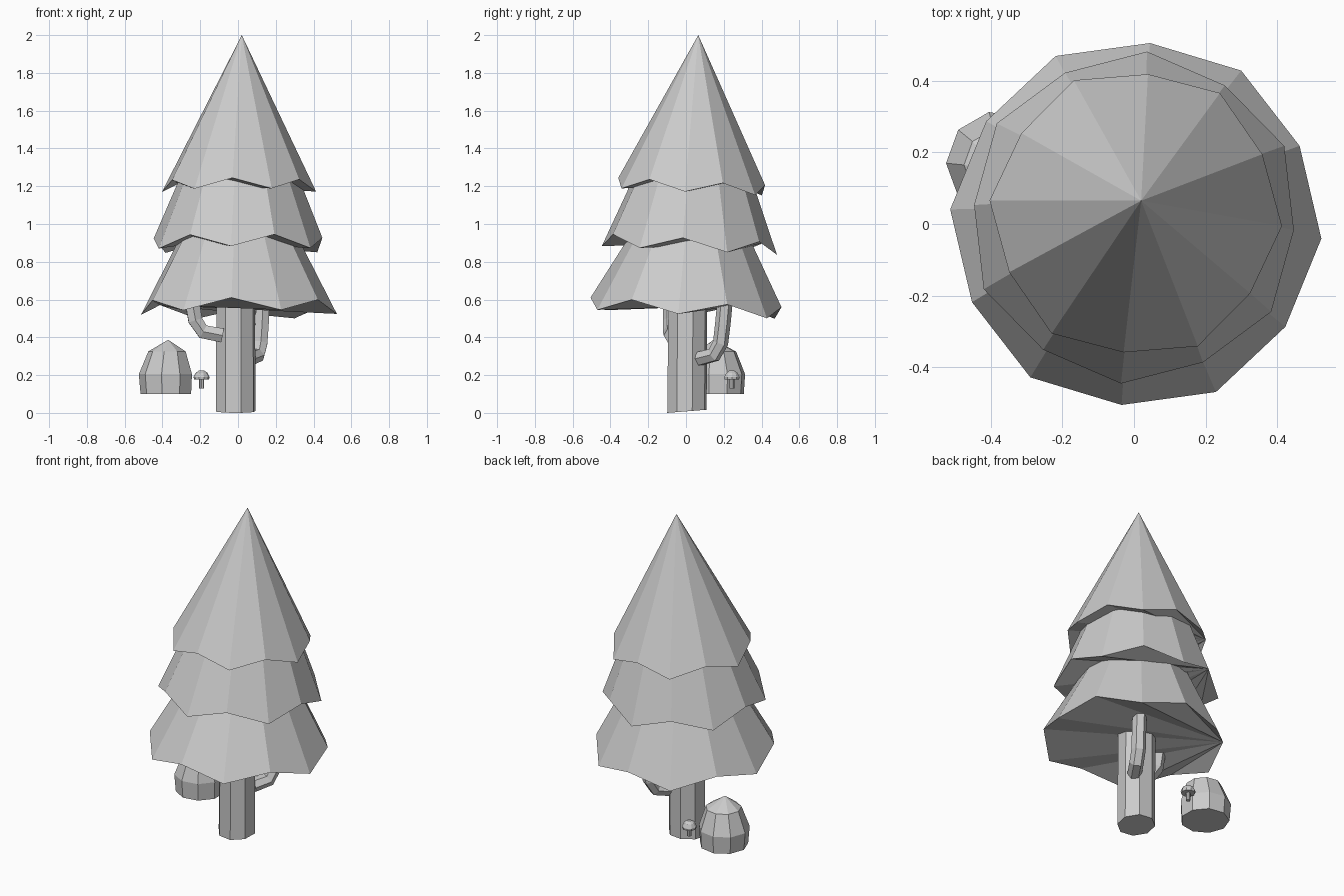
import bpy, bmesh
from math import cos, sin, radians, tau
from mathutils import Vector

cube = bpy.data.objects.get("Cube")
if cube:
    bpy.data.objects.remove(cube, do_unlink=True)

grey = bpy.data.materials.new("plain_grey")
grey.use_nodes = True
colour = (0.6, 0.6, 0.6, 1)
grey.diffuse_color = colour
grey.node_tree.nodes["Principled BSDF"].inputs["Base Color"].default_value = colour


def circle(center, radius, sides, start=0):
    """Horizontal ring of points; start is in degrees."""
    c = Vector(center)
    angles = [radians(start) + tau * i / sides for i in range(sides)]
    return [c + Vector((cos(a), sin(a), 0)) * radius for a in angles]


def loft(name, rings, fan=0):
    """Skin rings bottom to top; end caps fan out from one rim point."""
    bm = bmesh.new()
    rows = [[bm.verts.new(p) for p in ring] for ring in rings]
    for low, high in zip(rows, rows[1:]):
        n = max(len(low), len(high))
        for i in range(n):
            j = (i + 1) % n
            corners = [low[i % len(low)], low[j % len(low)],
                       high[j % len(high)], high[i % len(high)]]
            bm.faces.new(list(dict.fromkeys(corners)))
    for row in (rows[0], rows[-1]):
        turned = row[fan:] + row[:fan]
        for a, b in zip(turned[1:], turned[2:]):
            bm.faces.new((turned[0], a, b))
    bmesh.ops.recalc_face_normals(bm, faces=bm.faces)
    mesh = bpy.data.meshes.new(name)
    bm.to_mesh(mesh)
    bm.free()
    mesh.materials.append(grey)
    obj = bpy.data.objects.new(name, mesh)
    bpy.context.collection.objects.link(obj)


def tier(name, center, radii, drops, top, top_radius, start, fan, tilt=0.05):
    """Foliage skirt with a zigzag rim; radii and drops alternate round it."""
    c = Vector(center)
    rim = []
    for i, p in enumerate(circle(center, 1, 12, start)):
        p = c + (p - c) * radii[i % 2]
        p.z += drops[i % 2] - tilt * (p.y - c.y)
        rim.append(p)
    upper = circle(top, top_radius, 12, start) if top_radius else [Vector(top)]
    loft(name, [rim, upper], fan)


def branch(name, path, radius, sides=6):
    """Bent limb swept along a path."""
    pts = [Vector(p) for p in path]
    lean = pts[-1] - pts[0]
    side = Vector((lean.y, -lean.x, 0)).normalized()
    rings = []
    for i, p in enumerate(pts):
        along = (pts[min(i + 1, len(pts) - 1)] - pts[max(i - 1, 0)]).normalized()
        across = (side - along * side.dot(along)).normalized()
        other = along.cross(across)
        rings.append([p + radius * (across * cos(tau * k / sides) + other * sin(tau * k / sides))
                      for k in range(sides)])
    loft(name, rings)


# Foliage
tier("lower_foliage", (0.005, 0, 0.56), (0.52, 0.507), (-0.038, 0.025),
     (0.005, 0.03, 1.1), 0.225, -4.5, 5)
tier("middle_foliage", (0, 0.018, 0.89), (0.448, 0.465), (0.035, -0.03),
     (0.012, 0.05, 1.5), 0.21, -4.5, 4)
tier("top_foliage", (0.005, 0.03, 1.2), (0.41, 0.39), (-0.03, 0.025),
     (0.02, 0.065, 2), 0, -5, 5)

# Trunk with a slightly slanted foot
foot = circle((-0.012, 0.005, 0), 0.108, 8, 15)
for p in foot:
    p.z = max(0, 0.008 + 0.08 * p.y)
loft("trunk", [foot, circle((-0.012, 0.01, 0.64), 0.106, 8, 15)])

# Branches
branch("right_branch", [(-0.083, -0.075, 0.41), (-0.185, -0.08, 0.43),
                        (-0.226, -0.08, 0.49), (-0.25, -0.08, 0.63)], 0.043)
branch("left_branch", [(0.055, 0.07, 0.287), (0.105, 0.148, 0.307),
                       (0.12, 0.183, 0.37), (0.127, 0.195, 0.47),
                       (0.133, 0.21, 0.63)], 0.041)

# Boulder
loft("boulder", [circle((-0.378, 0.17, 0.1), 0.138, 9, 20),
                 circle((-0.38, 0.17, 0.205), 0.145, 9, 20),
                 circle((-0.373, 0.165, 0.325), 0.102, 9, 20),
                 [Vector((-0.37, 0.145, 0.387))]])

# Mushroom
spot = (-0.193, 0.243)
loft("mushroom_stem", [circle((*spot, 0.13), 0.013, 8), circle((*spot, 0.19), 0.013, 8)])
loft("mushroom_cap", [circle((*spot, 0.177), 0.04, 10), circle((*spot, 0.19), 0.042, 10),
                      circle((*spot, 0.212), 0.031, 10), circle((*spot, 0.225), 0.012, 10)])
